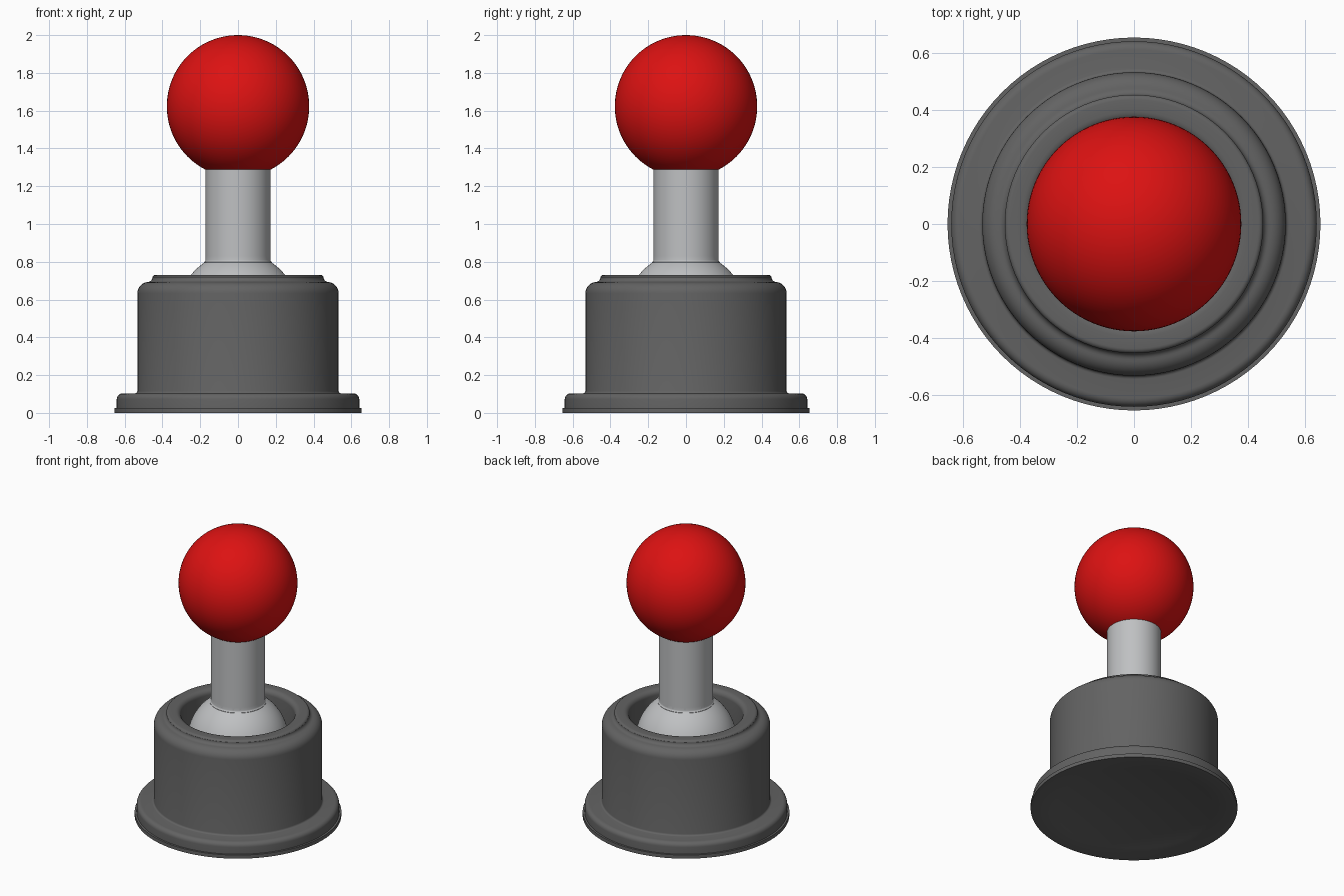
import bpy, bmesh, math

cube = bpy.data.objects.get("Cube")
if cube:
    bpy.data.objects.remove(cube, do_unlink=True)

SEGMENTS = 96


def material(name, rgb, rough=0.5):
    m = bpy.data.materials.new(name)
    m.use_nodes = True
    m.diffuse_color = (*rgb, 1)
    bsdf = m.node_tree.nodes["Principled BSDF"]
    bsdf.inputs["Base Color"].default_value = (*rgb, 1)
    bsdf.inputs["Roughness"].default_value = rough
    return m


def arc(r, z, radius, start, end, steps):
    """Profile points on an arc centred at (r, z), angles in degrees."""
    pts = []
    for i in range(steps + 1):
        a = math.radians(start + (end - start) * i / steps)
        pts.append((max(0.0, r + radius * math.cos(a)), z + radius * math.sin(a)))
    return pts


def lathe(name, profile, mat):
    """Revolve an (r, z) profile around the z axis."""
    bm = bmesh.new()
    verts = [bm.verts.new((r, 0, z)) for r, z in profile]
    edges = [bm.edges.new(pair) for pair in zip(verts, verts[1:])]
    bmesh.ops.spin(bm, geom=verts + edges, cent=(0, 0, 0), axis=(0, 0, 1),
                   angle=math.tau, steps=SEGMENTS, use_duplicate=False)
    bmesh.ops.remove_doubles(bm, verts=bm.verts, dist=1e-5)
    bmesh.ops.recalc_face_normals(bm, faces=bm.faces)
    mesh = bpy.data.meshes.new(name)
    bm.to_mesh(mesh)
    bm.free()
    mesh.materials.append(mat)
    obj = bpy.data.objects.new(name, mesh)
    bpy.context.collection.objects.link(obj)
    bpy.ops.object.select_all(action="DESELECT")
    obj.select_set(True)
    bpy.context.view_layer.objects.active = obj
    bpy.ops.object.shade_smooth_by_angle(angle=math.radians(35))
    return obj


red = material("red", (0.72, 0.006, 0.006), 0.4)
light_grey = material("light grey", (0.52, 0.53, 0.54))
dark_grey = material("dark grey", (0.125, 0.125, 0.125))

# Thin foot plate with a shallow recess underneath
lathe("foot_plate", [(0, 0.004), (0.505, 0.004), (0.515, 0), (0.655, 0),
                     (0.655, 0.025), (0.63, 0.025), (0, 0.025)], dark_grey)

# Housing: flange, drum, stepped rim and open socket
housing = [(0, 0.022), (0.642, 0.022)]
housing += arc(0.612, 0.073, 0.03, 0, 90, 6)
housing += arc(0.545, 0.115, 0.012, 270, 180, 3)
housing += arc(0.473, 0.633, 0.06, 0, 80, 8)
housing += arc(0.478, 0.718, 0.025, 265, 190, 5)
housing += arc(0.437, 0.712, 0.018, 20, 90, 4)
housing += arc(0.395, 0.695, 0.035, 90, 180, 6)
housing += [(0.36, 0.54), (0, 0.54)]
lathe("housing", housing, dark_grey)

# Pivot dome blending into the shaft
dome = [(0, 0.53)] + arc(0, 0.53, 0.32, 0, 56, 14)
dome += arc(0.186, 0.81, 0.014, 240, 180, 3) + [(0.172, 0.83), (0, 0.83)]
lathe("pivot_dome", dome, light_grey)
lathe("shaft", [(0, 0.81), (0.172, 0.81), (0.172, 1.295), (0, 1.295)], light_grey)

# Ball knob
lathe("ball_knob", arc(0, 1.623, 0.377, -90, 90, 48), red)
